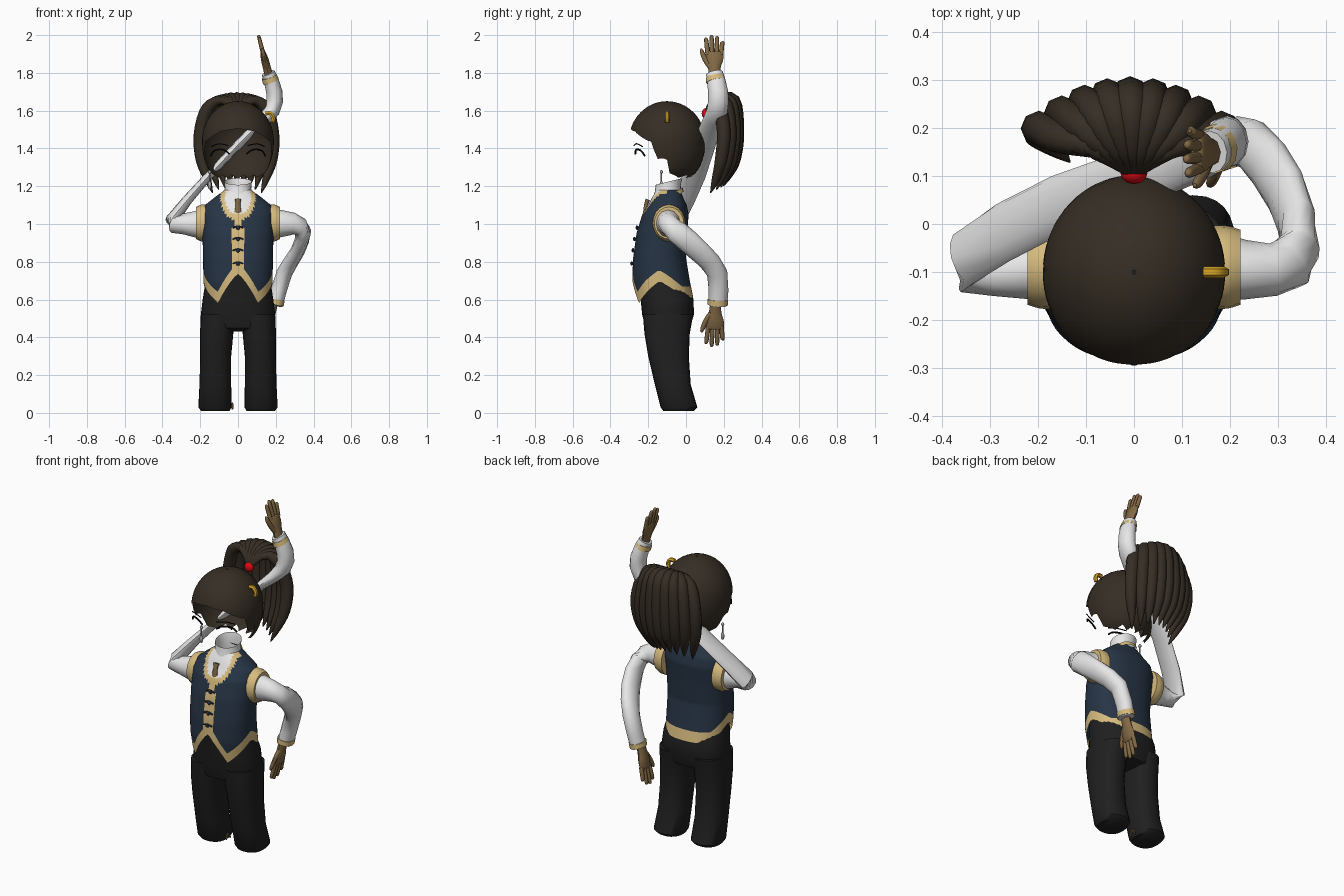
import bpy, bmesh
from math import sin, cos, pi, radians, degrees, atan2, acos
from mathutils import Vector as V

if "Cube" in bpy.data.objects:
    bpy.data.objects.remove(bpy.data.objects["Cube"])

def material(name, *rgb):
    m = bpy.data.materials.new(name)
    m.use_nodes = True
    m.diffuse_color = (*rgb, 1)
    node = next(n for n in m.node_tree.nodes if n.type == 'BSDF_PRINCIPLED')
    node.inputs["Base Color"].default_value = (*rgb, 1)
    node.inputs["Roughness"].default_value = 0.8
    return m

hair = material("dark brown hair", .037, .027, .018)
skin = material("tan skin", .22, .14, .06)
navy = material("navy cloth", .02, .035, .06)
trim = material("pale gold trim", .68, .5, .21)
white = material("white cloth", .82, .82, .82)
black = material("black cloth", .014, .014, .014)
red = material("red band", .75, .003, .006)
gold = material("bright gold", .68, .38, .02)
ink = material("ink", .003, .003, .003)
silver = material("silver", .4, .4, .4)

def loft(name, rings, mats, caps=True, rule=None):
    """Skin a list of closed rings; rule(centre, row) picks the material index."""
    bm = bmesh.new()
    rows = [[bm.verts.new(p) for p in ring] for ring in rings]
    n = len(rows[0])
    for r, (a, b) in enumerate(zip(rows, rows[1:])):
        for i in range(n):
            f = bm.faces.new((a[i], a[(i + 1) % n], b[(i + 1) % n], b[i]))
            if rule:
                f.material_index = rule(f.calc_center_median(), r)
    if caps:
        bm.faces.new(rows[0])
        bm.faces.new(rows[-1])
    bmesh.ops.recalc_face_normals(bm, faces=bm.faces)
    mesh = bpy.data.meshes.new(name)
    bm.to_mesh(mesh)
    bm.free()
    ob = bpy.data.objects.new(name, mesh)
    bpy.context.collection.objects.link(ob)
    for m in mats if isinstance(mats, list) else [mats]:
        mesh.materials.append(m)
    bpy.ops.object.select_all(action='DESELECT')
    ob.select_set(True)
    bpy.context.view_layer.objects.active = ob
    bpy.ops.object.shade_smooth_by_angle(angle=radians(50))
    return ob

def lerp(table, k):
    """Piecewise linear lookup; returns the columns after the key."""
    if k <= table[0][0]:
        return table[0][1:]
    for a, b in zip(table, table[1:]):
        if k <= b[0]:
            t = (k - a[0]) / (b[0] - a[0])
            return [p + (q - p) * t for p, q in zip(a[1:], b[1:])]
    return table[-1][1:]

def sweep(name, path, mat, ref=(0, 1, 0), sides=10, steps=4, caps=True):
    """Elliptic tube; path rows are x, y, z, radius along ref, radius across."""
    pts = []
    for i in range(len(path) - 1):
        quad = [path[max(0, min(len(path) - 1, i + k))] for k in (-1, 0, 1, 2)]
        for s in range(steps + (i == len(path) - 2)):
            t = s / steps
            pts.append([.5 * (2 * b + (c - a) * t + (2 * a - 5 * b + 4 * c - d) * t * t
                              + (3 * b - a - 3 * c + d) * t ** 3) for a, b, c, d in zip(*quad)])
    rings = []
    for i, p in enumerate(pts):
        t = (V(pts[min(i + 1, len(pts) - 1)][:3]) - V(pts[max(i - 1, 0)][:3])).normalized()
        a = V(ref) - t * V(ref).dot(t)
        a.normalize()
        b = t.cross(a)
        rings.append([V(p[:3]) + a * p[3] * cos(q) + b * p[4] * sin(q)
                      for q in (2 * pi * k / sides for k in range(sides))])
    return loft(name, rings, mat, caps)

def wire(name, pts, r, mat, ref=(0, 1, 0)):
    return sweep(name, [(*p, r, r) for p in pts], mat, ref, 6)

def oval(z, cx, rx, y0, y1, n, p=1, tilt=0):
    """Horizontal ring starting at the front; p below 1 squares it off."""
    out = []
    for k in range(n):
        s, c = sin(2 * pi * k / n), -cos(2 * pi * k / n)
        s, c = [abs(v) ** p * (1 if v > 0 else -1) for v in (s, c)]
        y = (y0 + y1) / 2 + c * (y1 - y0) / 2
        out.append(V((cx + rx * s, y, z + tilt * (y + .09))))
    return out

def stack(name, table, mat, n=24, caps=True, p=.85, tilt=0):
    return loft(name, [oval(z, cx, rx, y0, y1, n, p, tilt) for z, cx, rx, y0, y1 in table], mat, caps)

def ball(name, loc, scale, mat):
    rings = [[V((loc[0] + scale[0] * sin(a) * cos(b), loc[1] + scale[1] * sin(a) * sin(b),
                 loc[2] + scale[2] * cos(a))) for b in (2 * pi * k / 12 for k in range(12))]
             for a in (.1 + (pi - .2) * j / 8 for j in range(9))]
    return loft(name, rings, mat)

# Trousers
stack("trouser_hips", [(.43, 0, .1, -.17, -.03), (.45, 0, .18, -.215, .02), (.52, 0, .197, -.232, .042),
                       (.6, 0, .187, -.24, .04), (.74, 0, .165, -.255, -.01)], black, 32)
for side, s in (("right", -1), ("left", 1)):
    stack(side + "_trouser_leg", [(.01, s * .12, .075, -.12, .04), (.03, s * .122, .088, -.135, .06),
                                  (.15, s * .12, .084, -.165, .025), (.3, s * .118, .082, -.2, .015),
                                  (.42, s * .113, .088, -.22, .02), (.52, s * .103, .094, -.228, .038)], black)
wire("shoe_buckle", [(-.03, -.07, .02), (-.03, -.05, .05), (-.03, -.03, .02)], .005, skin, (1, 0, 0))

# Waistcoat with pointed hem, front band and neckline
body = [(.58, .175, -.27, .045), (.7, .183, -.285, .02), (.82, .185, -.28, 0), (.95, .188, -.262, .006),
        (1.05, .19, -.232, .014), (1.1, .175, -.2, .004), (1.14, .125, -.18, -.015), (1.18, .07, -.155, -.03)]
hem = [(0, .735), (33, .58), (88, .695), (130, .61), (180, .61)]
N, ROWS, TOP = 96, 44, 1.18
columns = []
for k in range(N):
    ang = 360 * k / N
    low = lerp(hem, min(ang, 360 - ang))[0]
    zs = [low, low + .06] + [low + .06 + (TOP - low - .06) * j / ROWS for j in range(1, ROWS + 1)]
    columns.append([oval(z, 0, *lerp(body, z), N, .85)[k] for z in zs])

def vest_rule(c, row):
    if row == 0:
        return 1
    if c.y < -.1:
        d = (c.x / .088) ** 2 + ((c.z - 1.14) / .115) ** 2
        if d < .62:
            return 2
        if d < 1.1 or abs(c.x) < .026:
            return 1
    return 0

loft("waistcoat", [list(r) for r in zip(*columns)], [navy, trim, white], False, vest_rule)
for z in (.79, .86, .92, .98):
    y = lerp(body, z)[1] - .004
    wire("button_loop", [(-.028, y, z), (0, y - .003, z + .008), (.028, y, z)], .005, navy)
    ball("button", (0, y - .002, z), (.011, .008, .011), navy)

# Shirt collar and small tie
stack("shirt_collar", [(1.13, 0, .083, -.185, -.025), (1.19, 0, .07, -.165, -.028),
                       (1.225, 0, .073, -.16, -.02)], white, caps=False, p=1, tilt=.25)
stack("collar_trim", [(1.125, 0, .094, -.205, -.012), (1.15, 0, .086, -.195, -.018)],
      trim, caps=False, p=1, tilt=.6)
sweep("tie", [(0, -.202, 1.13, .012, .018), (0, -.212, 1.1, .01, .013), (0, -.222, 1.04, .008, .024)], skin)

# Armhole trims
for side, s in (("right", -1), ("left", 1)):
    sweep(side + "_armhole_trim", [(s * .165, -.09, 1.005, .087, .098), (s * .195, -.09, 1.005, .086, .097),
                                   (s * .222, -.09, 1.005, .078, .085)], trim, sides=20)

# Sleeves: left bent behind the back, right crossing behind the head
sweep("left_sleeve", [(.18, -.09, 1.0, .07, .08), (.29, -.095, 1.0, .055, .06), (.345, -.05, .96, .062, .042),
                      (.315, .07, .855, .062, .038), (.245, .165, .74, .055, .042),
                      (.195, .168, .57, .05, .042)], white, sides=12, steps=2)
sweep("right_sleeve", [(-.18, -.09, 1.0, .07, .08), (-.29, -.1, 1.0, .05, .055), (-.35, -.07, 1.02, .062, .035),
                       (-.16, .04, 1.25, .062, .022), (.07, .12, 1.49, .058, .025), (.18, .165, 1.6, .055, .042),
                       (.192, .17, 1.7, .053, .043), (.16, .15, 1.8, .045, .036)], white, sides=12, steps=2)
sweep("left_cuff_trim", [(.201, .169, .6, .054, .047), (.196, .168, .572, .054, .046)], trim, sides=12)
sweep("right_cuff_trim", [(.174, .158, 1.755, .052, .044), (.165, .153, 1.78, .049, .041)], trim, sides=12)

# Hands
def hand(side, wrist, tip):
    w, d = V(wrist), V(tip) - V(wrist)
    def part(name, rows):
        sweep(side + "_" + name, [(*(w + d * t + V((0, y, 0))), a, b) for t, y, a, b in rows], skin, sides=8, steps=3)
    part("palm", [(-.08, 0, .028, .022), (.15, 0, .034, .021), (.35, 0, .047, .02),
                  (.52, 0, .046, .015), (.56, 0, .04, .01)])
    for i, length in enumerate((.93, 1, .97, .84)):
        y = -.035 + i * .0235
        part("finger", [(.48, y, .012, .012), (.75, y * 1.15, .012, .011), (length - .04, y * 1.25, .01, .009),
                        (length, y * 1.25, .004, .004)])
    part("thumb", [(.15, -.02, .015, .015), (.35, -.048, .014, .012), (.56, -.066, .011, .01), (.64, -.069, .004, .004)])

hand("right", (.16, .15, 1.8), (.108, .15, 2.0))
hand("left", (.185, .155, .56), (.14, .15, .35))

# Hollow hair cap with an open face and jagged lower edge
edge = [(0, 1.505), (30, 1.49), (60, 1.44), (69, 1.435), (71, 1.34), (82, 1.35), (90, 1.34), (94, 1.27),
        (120, 1.245), (140, 1.26), (152, 1.24), (165, 1.26), (180, 1.24)]
centre, cap_cols = V((0, -.1, 1.44)), []
for k in range(72):
    ang = 5 * k
    end = acos(max(-.97, (lerp(edge, min(ang, 360 - ang))[0] - centre.z) / .21))
    col = []
    for j in range(19):
        phi = .02 + (end - .02) * j / 18
        r = sin(phi) if phi < pi / 2 else sin(phi) ** .55
        col.append(centre + V((.19 * r * sin(radians(ang)), -.202 * r * cos(radians(ang)), .21 * cos(phi))))
    cap_cols.append(col)
loft("hair_cap", [list(r) for r in zip(*cap_cols)], hair, False)

# Ponytail: a fan of tapering strands
for i in range(9):
    f = -1 + i / 4
    x, out = .19 * f - .008, 1 - f * f
    y = .2 + .072 * out
    sweep("ponytail_strand", [(0, .105, 1.585, .012, .012), (.4 * x, .155, 1.655, .022, .022),
                              (.8 * x, y - .02, 1.615 + .04 * out, .034, .034),
                              (x, y, 1.48, .036, .036), (.97 * x, y - .015, 1.34, .032, .032),
                              (.8 * x, y - .045, 1.23 + .03 * out, .018, .02),
                              (.68 * x, y - .07, 1.165 + .04 * out, .003, .003)], hair, (1, 0, 0), 8)
ball("hair_tie", (0, .105, 1.585), (.028, .022, .028), red)

# Hair clip, earring
wire("hair_clip", [(.145, -.1, 1.585), (.172, -.1, 1.585), (.187, -.1, 1.56), (.182, -.1, 1.54)], .012, gold)
wire("earring_hook", [(-.15, -.13, 1.285), (-.15, -.13, 1.22)], .004, silver)
ball("earring_stud", (-.15, -.13, 1.275), (.009, .009, .009), silver)
ball("earring_drop", (-.15, -.13, 1.205), (.01, .01, .022), silver)

# Closed eyes and brows
for side, s in (("right", -1), ("left", 1)):
    wire(side + "_eye_line", [(s * .045, -.268, 1.37), (s * .07, -.266, 1.39), (s * .1, -.255, 1.395),
                              (s * .13, -.235, 1.385), (s * .145, -.218, 1.36)], .005, ink)
    wire(side + "_brow", [(s * .05, -.275, 1.415), (s * .1, -.262, 1.425), (s * .14, -.23, 1.41)], .003, ink)
